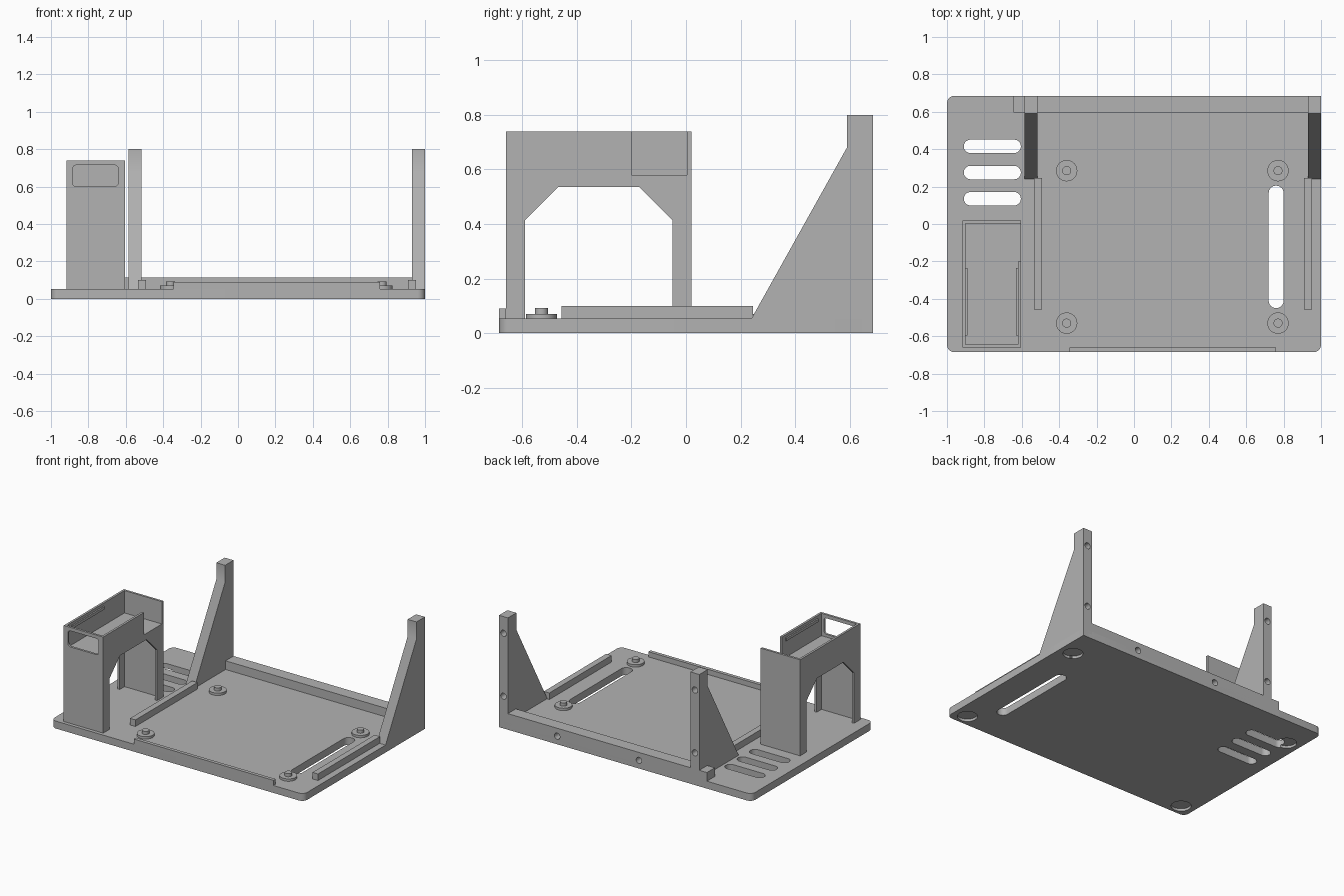
import bpy, bmesh
from math import sin, cos, pi
from mathutils import Vector

if "Cube" in bpy.data.objects:
    bpy.data.objects.remove(bpy.data.objects["Cube"], do_unlink=True)

grey = bpy.data.materials.new("plain grey")
grey.use_nodes = True
colour = (0.45, 0.45, 0.45, 1)
grey.diffuse_color = colour
grey.node_tree.nodes["Principled BSDF"].inputs["Base Color"].default_value = colour

# Where the two profile coordinates and the extrusion go, per axis
PLACE = {
    "X": lambda a, b, d: (d, a, b),
    "Y": lambda a, b, d: (a, d, b),
    "Z": lambda a, b, d: (a, b, d),
}


def prism(name, profile, axis, low, high):
    """Extrude a closed 2D profile along an axis."""
    bm = bmesh.new()
    rings = [[bm.verts.new(PLACE[axis](a, b, d)) for a, b in profile] for d in (low, high)]
    bm.faces.new(rings[0])
    bm.faces.new(rings[1])
    count = len(profile)
    for i in range(count):
        j = (i + 1) % count
        bm.faces.new((rings[0][i], rings[0][j], rings[1][j], rings[1][i]))
    bmesh.ops.recalc_face_normals(bm, faces=bm.faces)
    mesh = bpy.data.meshes.new(name)
    bm.to_mesh(mesh)
    bm.free()
    mesh.materials.append(grey)
    obj = bpy.data.objects.new(name, mesh)
    bpy.context.collection.objects.link(obj)
    return obj


def rounded(a0, a1, b0, b1, r=0.0, steps=8):
    """Rectangle profile with optional rounded corners."""
    if r == 0:
        return [(a0, b0), (a1, b0), (a1, b1), (a0, b1)]
    r = min(r, (a1 - a0) / 2 - 1e-4, (b1 - b0) / 2 - 1e-4)
    centres = [(a1 - r, b1 - r), (a0 + r, b1 - r), (a0 + r, b0 + r), (a1 - r, b0 + r)]
    return [(a + r * cos((k + i / steps) * pi / 2), b + r * sin((k + i / steps) * pi / 2))
            for k, (a, b) in enumerate(centres) for i in range(steps + 1)]


def circle(a, b, r, sides=32):
    return [(a + r * cos(2 * pi * i / sides), b + r * sin(2 * pi * i / sides)) for i in range(sides)]


def box(name, x0, x1, y0, y1, z0, z1):
    return prism(name, rounded(x0, x1, y0, y1), "Z", z0, z1)


def cut(target, cutters):
    """Subtract each cutter, then discard it."""
    bpy.context.view_layer.objects.active = target
    for cutter in cutters:
        mod = target.modifiers.new("cut", "BOOLEAN")
        mod.operation = "DIFFERENCE"
        mod.solver = "EXACT"
        mod.object = cutter
        bpy.ops.object.modifier_apply(modifier=mod.name)
        bpy.data.objects.remove(cutter, do_unlink=True)


def smooth(obj):
    bpy.ops.object.select_all(action="DESELECT")
    obj.select_set(True)
    bpy.context.view_layer.objects.active = obj
    bpy.ops.object.shade_smooth_by_angle(angle=0.6)


TOP = 0.053      # upper surface of the plate
BACK = 0.685

# Base plate with cooling slots, one long slot and foot recesses
plate = prism("base_plate", rounded(-1, 1, -BACK, BACK, 0.04), "Z", 0, TOP)
cutters = [prism("slot", rounded(-0.91, -0.605, y - 0.036, y + 0.036, 0.036), "Z", -0.1, 0.2)
           for y in (0.135, 0.275, 0.415)]
cutters.append(prism("slot", rounded(0.72, 0.80, -0.45, 0.205, 0.04), "Z", -0.1, 0.2))
for x in (-0.9, 0.9):
    for y in (-0.6, 0.46):
        cutters.append(prism("recess", circle(x, y, 0.065), "Z", -0.1, 0.018))
cut(plate, cutters)
smooth(plate)

# Back wall with two blind screw holes, and the thin front lip
wall = box("back_wall", -0.645, 1, 0.595, BACK, 0, 0.115)
cut(wall, [prism("hole", circle(x, 0.058, 0.022), "Y", 0.62, 0.8) for x in (-0.107, 0.54)])
# Clear the same holes in the plate edge behind the wall
cut(plate, [prism("hole", circle(x, 0.058, 0.022), "Y", 0.62, 0.8) for x in (-0.107, 0.54)])
smooth(wall)
box("front_lip", -0.345, 0.76, -BACK, -0.66, 0.03, 0.09)

# Tall triangular brackets and the guide rails in front of them
bracket_profile = [(0.24, 0.03), (0.24, TOP), (0.59, 0.68), (0.59, 0.80), (BACK, 0.80), (BACK, 0.03)]
for side, x0, x1, rail in (("right", -0.585, -0.515, -0.535), ("left", 0.93, 1.0, 0.91)):
    bracket = prism(side + "_bracket", bracket_profile, "X", x0, x1)
    cut(bracket, [prism("hole", circle((x0 + x1) / 2, z, 0.022), "Y", 0.62, 0.8) for z in (0.23, 0.68)])
    smooth(bracket)
    box(side + "_rail", rail, rail + 0.043, -0.457, 0.245, 0.03, 0.1)

# Mounting bosses with locating pins
for i, (x, y) in enumerate([(x, y) for x in (-0.36, 0.77) for y in (-0.53, 0.285)]):
    smooth(prism(f"boss_{i + 1}", circle(x, y, 0.057), "Z", 0.03, 0.07))
    smooth(prism(f"boss_pin_{i + 1}", circle(x, y, 0.024), "Z", 0.06, 0.092))

# Hollow tower: lower chamber, upper tray, arched sides, front window, side notch
X0, X1, Y0, Y1, H = -0.917, -0.605, -0.66, 0.02, 0.74
T = 0.016
tower = box("tower", X0, X1, Y0, Y1, 0.03, H)
arch = [(-0.59, TOP), (-0.05, TOP), (-0.05, 0.415), (-0.17, 0.535), (-0.47, 0.535), (-0.59, 0.415)]
cut(tower, [
    box("tray", X0 + T, X1 - T, Y0 + T, Y1 - T, 0.58, 1),
    box("chamber", X0 + T, X1 - T, Y0 + T, Y1 - T, TOP, 0.535),
    prism("arch", arch, "X", -1.2, -0.4),
    prism("window", rounded(-0.885, -0.64, 0.6, 0.715, 0.022), "Y", -0.8, -0.6),
    box("notch", X1 - 0.03, X1 + 0.1, -0.2, Y1 - T, 0.58, 1),
])
smooth(tower)

# Snap ribs along the inside of the tray walls
for side, x in (("right", X0 + T - 0.004), ("left", X1 - T - 0.01)):
    box(side + "_tray_rib", x, x + 0.014, -0.597, -0.235, 0.70, 0.72)
